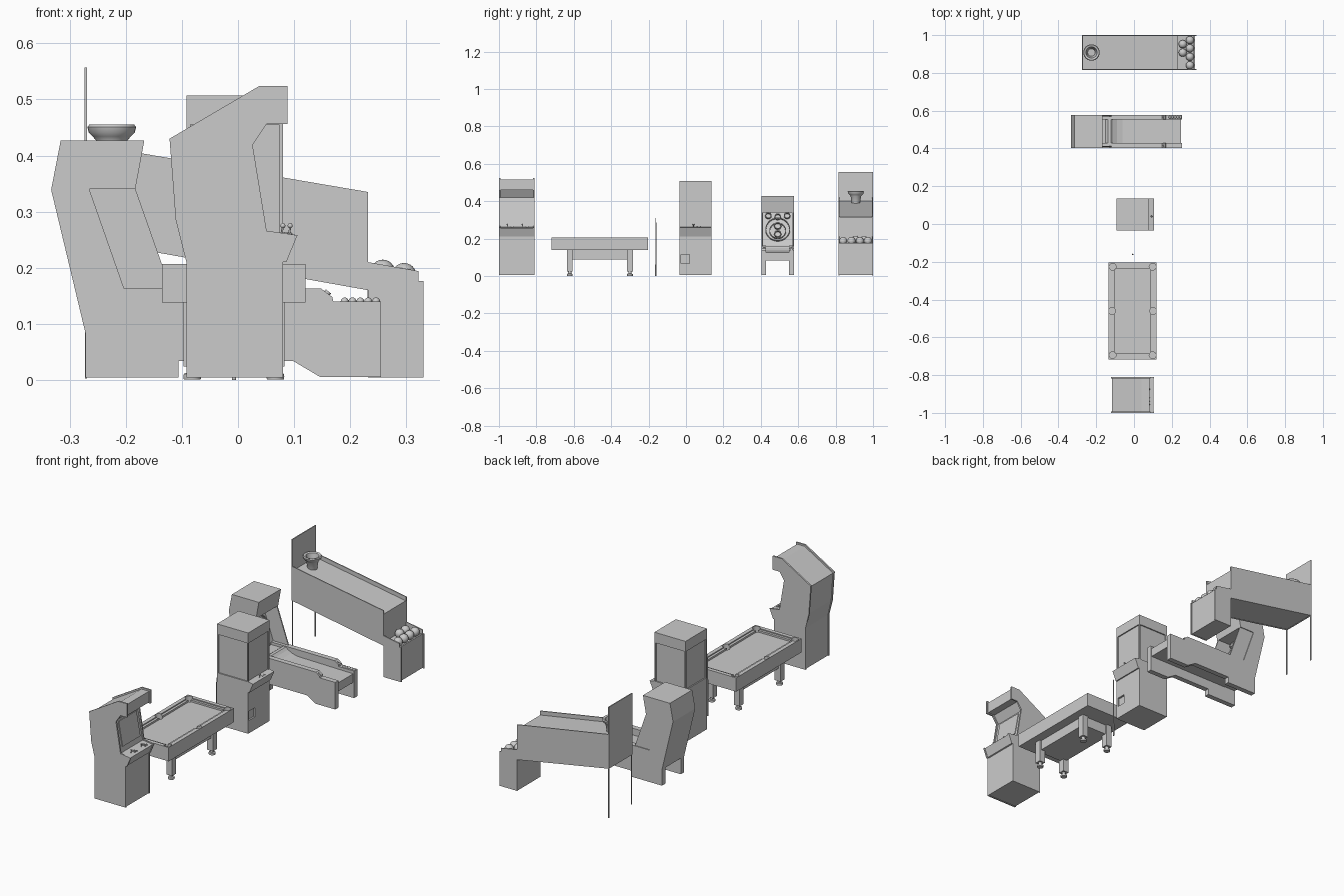
import bpy, bmesh, math
from mathutils import Vector

if "Cube" in bpy.data.objects:
    bpy.data.objects.remove(bpy.data.objects["Cube"])

def finish(name, bm, smooth=False):
    bmesh.ops.recalc_face_normals(bm, faces=bm.faces[:])
    me = bpy.data.meshes.new(name)
    bm.to_mesh(me)
    bm.free()
    ob = bpy.data.objects.new(name, me)
    bpy.context.collection.objects.link(ob)
    if smooth:
        bpy.ops.object.select_all(action='DESELECT')
        ob.select_set(True)
        bpy.context.view_layer.objects.active = ob
        bpy.ops.object.shade_smooth_by_angle(angle=math.radians(40))
    return ob

def prism(name, pts, y0, y1):
    """Extrude an x-z side profile from y0 to y1."""
    bm = bmesh.new()
    f = bm.faces.new([bm.verts.new((x, y0, z)) for x, z in pts])
    ext = bmesh.ops.extrude_face_region(bm, geom=[f])
    vs = [g for g in ext['geom'] if isinstance(g, bmesh.types.BMVert)]
    bmesh.ops.translate(bm, verts=vs, vec=(0, y1 - y0, 0))
    return finish(name, bm)

def box(name, x0, x1, y0, y1, z0, z1):
    return prism(name, [(x0, z0), (x1, z0), (x1, z1), (x0, z1)], y0, y1)

def lathe(name, pts, loc, tilt=0, closed=False, seg=24):
    """Spin an r-z profile round z, then tilt about y."""
    bm = bmesh.new()
    vs = [bm.verts.new((r, 0, z)) for r, z in pts]
    es = [bm.edges.new((a, b)) for a, b in zip(vs, vs[1:])]
    if closed:
        es.append(bm.edges.new((vs[-1], vs[0])))
    bmesh.ops.spin(bm, geom=vs + es, cent=(0, 0, 0), axis=(0, 0, 1),
                   angle=2 * math.pi, steps=seg, use_duplicate=False)
    bmesh.ops.remove_doubles(bm, verts=bm.verts[:], dist=1e-5)
    ob = finish(name, bm, True)
    ob.location = loc
    ob.rotation_euler.y = tilt
    return ob

def cyl(name, r, h, loc, tilt=0, seg=20):
    return lathe(name, [(0, 0), (r, 0), (r, h), (0, h)], loc, tilt, seg=seg)

def ball(name, r, loc):
    bm = bmesh.new()
    bmesh.ops.create_uvsphere(bm, u_segments=20, v_segments=12, radius=r)
    ob = finish(name, bm, True)
    ob.location = loc
    return ob

def joystick(name, x, y, z, tilt):
    cyl(name + "_shaft", .0018, .014, (x, y, z - .003), tilt, 10)
    ball(name + "_knob", .0045, (x + .002, y, z + .013))

def cut(ob, cutter):
    cutter.hide_render = True
    m = ob.modifiers.new("cut", 'BOOLEAN')
    m.object, m.operation, m.solver = cutter, 'DIFFERENCE', 'EXACT'
    bpy.context.view_layer.objects.active = ob
    bpy.ops.object.modifier_apply(modifier=m.name)
    bpy.data.objects.remove(cutter)

# --- upright video cabinet
side = [(-.092, .004), (.08, .004), (.086, .21), (.106, .258), (.051, .266), (.026, .419),
        (.051, .456), (.088, .456), (.088, .524), (.038, .524), (-.122, .43), (-.111, .285), (-.092, .21)]
side[1:2] = [(.08, .004), (.08, .21)]
for i, y in enumerate((-1, -.818)):
    prism(f"cabinet_side_{i}", side, y, y + .008)
prism("cabinet_body", [(-.09, .006), (.078, .006), (.078, .21), (.084, .212), (.102, .256), (.046, .263),
      (.018, .419), (.043, .461), (.081, .461), (.081, .516), (.04, .516), (-.117, .424), (-.107, .285),
      (-.09, .21)], -.992, -.818)
prism("screen", [(.043, .29), (.046, .29), (.024, .41), (.021, .41)], -.975, -.835)
for i, y in enumerate((-.955, -.875)):
    joystick(f"cabinet_stick_{i}", .078, y, .262, .1)
    for k in range(4):
        cyl(f"cabinet_button_{i}_{k}", .004, .006,
            (.072 + .013 * (k % 2), y + .02 + .012 * (k // 2), .257), .12, 12)

# --- pool table
TX, TY = -.0075, -.4605
table = box("table_top", TX - .1275, TX + .1275, TY - .2575, TY + .2575, .138, .207)
for hx, hy, z in ((.108, .238, .202), (.096, .226, .193)):
    cut(table, box("bed_cutter", TX - hx, TX + hx, TY - hy, TY + hy, z, .25))
for sx in (-1, 1):
    for sy in (-1, 0, 1):
        cut(table, cyl("pocket_cutter", .018, .08, (TX + sx * (.106 if sy else .109), TY + sy * .234, .17)))
box("table_apron", TX - .08, TX + .08, TY - .168, TY + .168, .088, .139)
for sx in (-1, 1):
    for sy in (-1, 1):
        x, y = TX + sx * .074, TY + sy * .161
        box("table_leg", x - .016, x + .016, y - .016, y + .016, .024, .139)
        lathe("table_foot", [(0, 0), (.015, 0), (.016, .005), (.015, .01), (.009, .012), (.009, .025), (0, .025)],
              (x, y, .001))

# --- cue stick
lathe("cue", [(0, 0), (.0035, 0), (.0038, .003), (.0032, .09), (.0018, .308), (0, .31)], (-.007, -.161, 0), seg=12)

# --- prize crane machine
Y0, Y1 = -.034, .135
base = prism("crane_base", [(-.092, .004), (.08, .004), (.08, .21), (.086, .21), (.106, .258), (.08, .263),
             (-.092, .263)], Y0, Y1)
cut(base, box("hatch_cutter", .07, .1, -.026, .02, .068, .114))
box("prize_flap", .068, .0745, -.022, .016, .07, .11)
box("crane_glass", -.086, .074, Y0 + .006, Y1 - .006, .26, .458)
for x in (-.092, .073):
    for y in (Y0, Y1 - .007):
        box("crane_post", x, x + .007, y, y + .007, .26, .458)
box("crane_header", -.092, .08, Y0, Y1, .455, .507)
joystick("crane_stick", .091, .04, .262, .15)
for y in (.06, .077):
    cyl("crane_button", .004, .005, (.092, y, .258), .2, 12)

# --- alley ball roller
A0, A1 = .403, .578
prism("roller_cabinet", [(-.272, .084), (-.333, .339), (-.316, .427), (-.167, .427), (-.183, .34),
      (-.265, .34), (-.203, .163), (-.203, .084)], A0, A1)
rail = [(-.272, .004), (-.106, .004), (-.106, .034), (.098, .034), (.147, .005), (.255, .005), (.255, .14),
        (.17, .14), (.168, .148), (.148, .163), (-.205, .163), (-.205, .084), (-.272, .084)]
for i, y in enumerate((A0, A1 - .026)):
    prism(f"roller_rail_{i}", rail, y, y + .026)
    cyl(f"roller_button_{i}", .006, .005, (.158, y + .013, .154), .65)
for i, y in enumerate((A0 + .004, A1 - .01)):
    prism(f"roller_wing_{i}", [(-.267, .341), (-.183, .341), (-.12, .162), (-.205, .162)], y, y + .006)
prism("roller_lane", [(.25, .082), (.25, .125), (-.06, .13), (-.09, .138), (-.11, .149), (-.122, .16),
      (-.137, .16), (-.15, .15), (-.21, .15), (-.21, .082)], A0 + .025, A1 - .025)
tilt = math.atan2(.944, .33)
ring = lambda r, h: [(r - .004, -.004), (r, -.004), (r, h), (r - .004, h)]
YC = (A0 + A1) / 2
for i, (r, dy, z, h) in enumerate(((.066, 0, .247, .012), (.045, 0, .24, .012), (.019, 0, .222, .016),
                                   (.019, 0, .265, .016), (.017, 0, .314, .016),
                                   (.017, -.05, .32, .016), (.017, .05, .32, .016))):
    x = -.265 + (.34 - z) * .062 / .177
    lathe(f"target_ring_{i}", ring(r, h), (x, YC + dy, z), tilt, True, 28)
for k in range(5):
    ball(f"roller_ball_{k}", .007, (.19 + .014 * k, A1 - .013, .14))

# --- basket toss game
B0, B1 = .815, 1.0
for i, y in enumerate((B0, B1 - .005)):
    prism(f"toss_side_{i}", [(-.272, .25), (.232, .16), (.232, .335), (-.272, .421)], y, y + .005)
    prism(f"toss_front_side_{i}", [(.232, .004), (.331, .004), (.331, .176), (.322, .176), (.322, .194),
          (.232, .21)], y, y + .005)
    box(f"toss_back_leg_{i}", -.273, -.269, y, y + .005, .003, .26)
prism("toss_ramp", [(-.27, .252), (.23, .162), (.23, .315), (-.27, .4)], B0 + .004, B1 - .004)
prism("ball_bin", [(.231, .006), (.324, .006), (.324, .176), (.316, .176), (.316, .162), (.231, .175)],
      B0 + .004, B1 - .004)
box("backboard", -.274, -.269, B0, B1, .25, .557)
lathe("hoop_and_net", [(.03, .452), (.04, .455), (.0435, .451), (.041, .441), (.034, .434), (.028, .427),
      (.021, .38), (.018, .38), (.024, .425), (.027, .436)], (-.225, .908, 0), closed=True, seg=32)
for k, (x, y) in enumerate(((.296, .84), (.296, .885), (.296, .93), (.296, .973), (.258, .907), (.258, .952))):
    ball(f"toss_ball_{k}", .0215, (x, y, .187 if x > .28 else .193))
